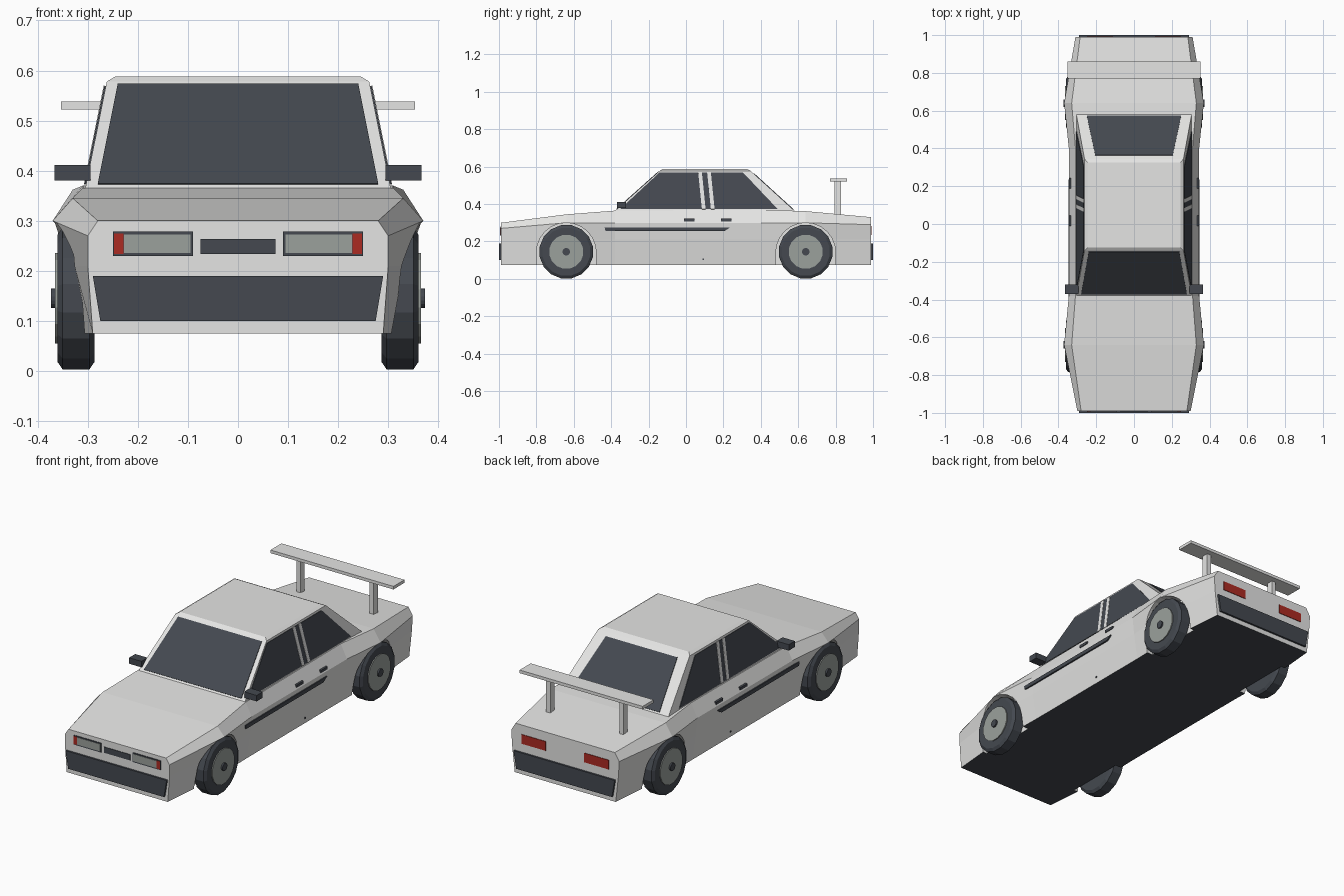
import bpy, bmesh, math
from mathutils import Vector

cube = bpy.data.objects.get("Cube")
if cube:
    bpy.data.objects.remove(cube, do_unlink=True)


def material(name, rgb):
    m = bpy.data.materials.new(name)
    m.use_nodes = True
    m.diffuse_color = (*rgb, 1)
    m.node_tree.nodes["Principled BSDF"].inputs["Base Color"].default_value = (*rgb, 1)
    return m


PAINT = material("pale_paint", (0.78, 0.78, 0.77))
DARK = material("dark_trim", (0.058, 0.066, 0.08))
GREY = material("grey_metal", (0.33, 0.355, 0.335))
RED = material("red_lens", (0.41, 0.024, 0.016))


def loft(name, rings, mat):
    """Skin a row of equal rings and cap both ends."""
    bm = bmesh.new()
    rows = [[bm.verts.new(p) for p in ring] for ring in rings]
    n = len(rows[0])
    for a, b in zip(rows, rows[1:]):
        for i in range(n):
            j = (i + 1) % n
            bm.faces.new((a[i], a[j], b[j], b[i]))
    bm.faces.new(rows[0])
    bm.faces.new(rows[-1])
    bmesh.ops.recalc_face_normals(bm, faces=bm.faces)
    mesh = bpy.data.meshes.new(name)
    bm.to_mesh(mesh)
    bm.free()
    obj = bpy.data.objects.new(name, mesh)
    bpy.context.collection.objects.link(obj)
    if mat:
        mesh.materials.append(mat)
    return obj


def box(name, x, y, z, mat):
    ring = lambda h: [(x[0], y[0], h), (x[1], y[0], h), (x[1], y[1], h), (x[0], y[1], h)]
    return loft(name, [ring(z[0]), ring(z[1])], mat)


def plate(name, pts, mat, t=0.003):
    """Thin panel centred on the plane of its points."""
    p = [Vector(q) for q in pts]
    n = (p[1] - p[0]).cross(p[2] - p[0]).normalized() * t
    return loft(name, [[q - n for q in p], [q + n for q in p]], mat)


def front_rect(name, x0, x1, z0, z1, y, mat, t=0.003):
    return plate(name, [(x0, y, z0), (x1, y, z0), (x1, y, z1), (x0, y, z1)], mat, t)


def disc(x, r, y, z, n=16):
    return [(x, y + r * math.cos(math.tau * (i + 0.5) / n),
             z + r * math.sin(math.tau * (i + 0.5) / n)) for i in range(n)]


AXLES = {"front": -0.64, "rear": 0.64}
SIDES = {"left": 1, "right": -1}
WHEEL_Z = 0.145
FLOOR_Z = 0.075

# Lower body: y, sill x, middle x, belt x, belt z, shoulder x, shoulder z
sections = [
    (-0.99, 0.29, 0.30, 0.30, 0.27, 0.28, 0.30),
    (-0.64, 0.32, 0.345, 0.37, 0.30, 0.33, 0.345),
    (-0.38, 0.315, 0.335, 0.345, 0.30, 0.31, 0.365),
    (0.40, 0.315, 0.335, 0.345, 0.30, 0.31, 0.37),
    (0.64, 0.32, 0.345, 0.37, 0.30, 0.33, 0.362),
    (0.99, 0.29, 0.305, 0.31, 0.29, 0.285, 0.33),
]
rings = []
for y, sill, mid, belt, belt_z, top, top_z in sections:
    half = [(sill, y, FLOOR_Z), (mid, y, 0.21), (belt, y, belt_z), (top, y, top_z)]
    rings.append(half + [(-x, yy, z) for x, yy, z in reversed(half)])
body = loft("body", rings, PAINT)
body.data.materials.append(DARK)
for face in body.data.polygons:
    if face.normal.z < -0.9:
        face.material_index = 1

# Wheel arches cut into the body sides
for s in SIDES.values():
    for y in AXLES.values():
        arch = [(y + 0.16 * math.cos(math.pi * i / 12), 0.14 + 0.16 * math.sin(math.pi * i / 12))
                for i in range(13)]
        arch += [(y - 0.16, 0), (y + 0.16, 0)]
        cutter = loft("arch_cutter", [[(s * x, a, b) for a, b in arch] for x in (0.283, 0.5)], None)
        cutter.hide_render = True
        mod = body.modifiers.new("arch", "BOOLEAN")
        mod.operation = "DIFFERENCE"
        mod.solver = "EXACT"
        mod.object = cutter
        bpy.context.view_layer.objects.active = body
        bpy.ops.object.modifier_apply(modifier=mod.name)
        bpy.data.objects.remove(cutter, do_unlink=True)

# Cabin: half width, front y, rear y, z
loft("cabin", [[(-x, f, z), (x, f, z), (x, r, z), (-x, r, z)] for x, f, r, z in (
    (0.307, -0.39, 0.59, 0.355), (0.262, -0.14, 0.345, 0.578), (0.245, -0.125, 0.325, 0.588))], PAINT)


def cabin_x(z):
    return 0.307 - (z - 0.355) * 0.045 / 0.223


def windscreen_y(z):
    return -0.39 + (z - 0.355) * 0.25 / 0.223


def rear_glass_y(z):
    return 0.59 - (z - 0.355) * 0.245 / 0.223


# Front and rear glass
for name, slope, lo, hi in (("windscreen", windscreen_y, (0.28, 0.372), (0.24, 0.572)),
                            ("rear_window", rear_glass_y, (0.25, 0.37), (0.205, 0.562))):
    plate(name, [(-lo[0], slope(lo[1]), lo[1]), (lo[0], slope(lo[1]), lo[1]),
                 (hi[0], slope(hi[1]), hi[1]), (-hi[0], slope(hi[1]), hi[1])], DARK)

for side, s in SIDES.items():
    # Side glass with two pale door pillars
    def side_panel(name, pts, mat, t):
        plate(f"{side}_{name}", [(s * cabin_x(z), y, z) for y, z in pts], mat, t)

    side_panel("side_window", [(-0.352, 0.373), (0.49, 0.373), (0.305, 0.568), (-0.142, 0.568)], DARK, 0.003)
    for k, y in enumerate((0.065, 0.113)):
        side_panel(f"pillar_{k + 1}", [(y + 0.02, 0.372), (y + 0.04, 0.372), (y + 0.02, 0.569), (y, 0.569)],
                   PAINT, 0.0045)

    # Mirror, door handles, side moulding and keyhole
    span = lambda a, b: (s * a, s * b)
    box(f"{side}_mirror", span(0.295, 0.366), (-0.37, -0.32), (0.38, 0.411), DARK)
    for k, y in enumerate((-0.01, 0.188)):
        box(f"{side}_door_handle_{k + 1}", span(0.325, 0.345), (y, y + 0.055), (0.308, 0.322), DARK)
    moulding = [(-0.435, 0.275), (0.235, 0.275), (0.205, 0.255), (-0.43, 0.255)]
    loft(f"{side}_moulding", [[(s * x, y, z) for y, z in moulding] for x in (0.33, 0.348)], DARK)
    box(f"{side}_keyhole", span(0.31, 0.323), (0.088, 0.096), (0.102, 0.11), DARK)

    # Wheels
    for axle, y in AXLES.items():
        def turned(name, profile, mat):
            loft(f"{axle}_{side}_{name}", [disc(s * x, r, y, WHEEL_Z) for x, r in profile], mat)

        turned("tyre", [(0.287, 0.13), (0.297, 0.145), (0.35, 0.145), (0.36, 0.13)], DARK)
        turned("rim", [(0.35, 0.092), (0.365, 0.092)], GREY)
        turned("hub", [(0.36, 0.02), (0.373, 0.02)], DARK)

    # Headlight, indicator and tail light
    front_rect(f"{side}_headlight_frame", s * 0.09, s * 0.25, 0.23, 0.279, -0.99, DARK)
    front_rect(f"{side}_headlight", s * 0.095, s * 0.228, 0.236, 0.273, -0.99, GREY, 0.0045)
    front_rect(f"{side}_indicator", s * 0.229, s * 0.248, 0.234, 0.275, -0.99, RED, 0.0045)
    front_rect(f"{side}_tail_light", s * 0.11, s * 0.25, 0.234, 0.282, 0.99, RED)

    # Spoiler post
    box(f"{side}_spoiler_post", span(0.198, 0.222), (0.795, 0.83), (0.33, 0.526), PAINT)

# Bumpers, grille and wing
for name, s in (("front_bumper", -1), ("rear_bumper", 1)):
    outline = [(-0.275, 0.1), (0.275, 0.1), (0.29, 0.19), (-0.29, 0.19)]
    loft(name, [[(x, s * y, z) for x, z in outline] for y in (0.98, 1.0)], DARK)
front_rect("grille", -0.075, 0.075, 0.234, 0.264, -0.99, DARK)
box("spoiler_wing", (-0.353, 0.353), (0.77, 0.86), (0.522, 0.538), PAINT)
